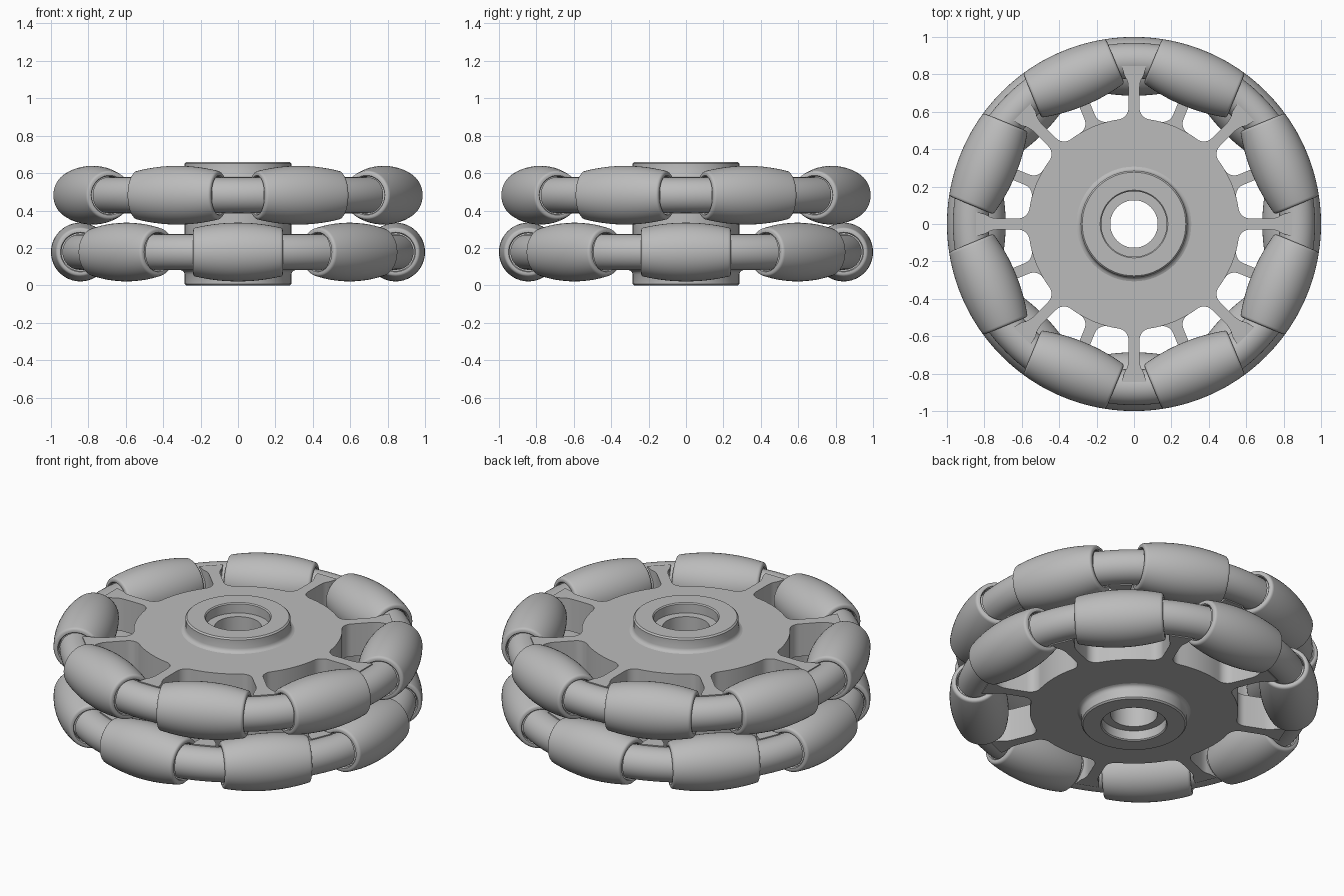
import bpy, bmesh
from math import sin, cos, pi, radians, sqrt, atan2, asin
from mathutils import Matrix, Vector

if "Cube" in bpy.data.objects:
    bpy.data.objects.remove(bpy.data.objects["Cube"], do_unlink=True)

grey = bpy.data.materials.new("light grey")
grey.use_nodes = True
grey.diffuse_color = (0.5, 0.5, 0.5, 1)
grey.node_tree.nodes["Principled BSDF"].inputs["Base Color"].default_value = (0.5, 0.5, 0.5, 1)

COUNT = 8                 # rollers per wheel
STEP = 2 * pi / COUNT
MID = 0.33                # plane between the two wheels
OFFSET = 0.152            # wheel centre above or below that plane
AXIS = 0.843              # roller axis distance from the hub
HALF = 0.24               # half length of a roller
RING = 0.873              # connector centre line


def finish(bm, name):
    bmesh.ops.remove_doubles(bm, verts=bm.verts, dist=1e-5)
    bmesh.ops.recalc_face_normals(bm, faces=bm.faces)
    mesh = bpy.data.meshes.new(name)
    bm.to_mesh(mesh)
    bm.free()
    mesh.materials.append(grey)
    obj = bpy.data.objects.new(name, mesh)
    bpy.context.collection.objects.link(obj)
    bpy.ops.object.select_all(action='DESELECT')
    obj.select_set(True)
    bpy.context.view_layer.objects.active = obj
    bpy.ops.object.shade_smooth_by_angle(angle=radians(32))
    return obj


def lathe(name, profile, steps, closed):
    """Turn (radius, z) points around the z axis."""
    bm = bmesh.new()
    verts = [bm.verts.new((r, 0, z)) for r, z in profile]
    edges = [bm.edges.new(p) for p in zip(verts, verts[1:])]
    if closed:
        edges.append(bm.edges.new((verts[-1], verts[0])))
    bmesh.ops.spin(bm, geom=verts + edges, cent=(0, 0, 0), axis=(0, 0, 1),
                   angle=2 * pi, steps=steps, use_duplicate=False)
    return finish(bm, name)


def make_roller():
    # barrel whose outer line follows the wheel rim, with hollow rounded ends
    edge = HALF - 0.015
    side = [(sqrt(1 - t * t) - AXIS, t) for t in [edge * i / 8 for i in range(9)]]
    r_end = side[-1][0]
    lip = [(r_end - 0.015 + 0.015 * cos(a), edge + 0.015 * sin(a))
           for a in [pi / 6, pi / 3, pi / 2]]
    recess = [(0.106, HALF), (0.101, HALF - 0.006), (0.101, HALF - 0.06), (0, HALF - 0.06)]
    half = side + lip + recess
    profile = [(r, -z) for r, z in reversed(half[1:])] + half
    obj = lathe("roller", profile, 48, False)
    # lay the roller along y and move it to the rim
    obj.data.transform(Matrix.Translation((AXIS, 0, 0)) @ Matrix.Rotation(pi / 2, 4, 'X'))
    return obj


def make_connector():
    # short curved tube joining neighbouring roller ends
    bm = bmesh.new()
    reach = radians(8.3)
    start = Matrix.Rotation(-reach, 4, 'Z') @ Matrix.Translation((RING, 0, 0)) \
        @ Matrix.Rotation(pi / 2, 4, 'X')
    ring = bmesh.ops.create_circle(bm, cap_ends=False, segments=40, radius=0.095, matrix=start)["verts"]
    first = list(bm.edges)
    bmesh.ops.spin(bm, geom=ring + first, cent=(0, 0, 0), axis=(0, 0, 1),
                   angle=2 * reach, steps=10, use_duplicate=False)
    bmesh.ops.holes_fill(bm, edges=[e for e in bm.edges if e.is_boundary], sides=0)
    return finish(bm, "connector")


def make_plate():
    # disc with filleted spokes, cut from a flat outline
    disc, width, fillet = 0.565, 0.03, 0.06
    cv = width + fillet
    cu = sqrt((disc + fillet) ** 2 - cv ** 2)
    a0 = atan2(cv, cu)
    half = [(0.845, 0.066), (0.795, 0.052), (0.775, 0.04), (0.755, 0.033), (0.73, width)]
    for i in range(9):
        a = -pi / 2 + (a0 - pi / 2) * i / 8
        half.append((cu + fillet * cos(a), cv + fillet * sin(a)))
    half += [(disc * cos(a), disc * sin(a))
             for a in [a0 + (STEP / 2 - a0) * i / 4 for i in range(1, 5)]]
    spoke = [(u, -v) for u, v in reversed(half[:-1])] + half
    outline = [Matrix.Rotation(k * STEP, 3, 'Z') @ Vector((u, v, -0.097))
               for k in range(COUNT) for u, v in spoke]
    bore = [Vector((0.24 * cos(a), 0.24 * sin(a), -0.097))
            for a in [2 * pi * i / 48 for i in range(48)]]
    bm = bmesh.new()
    for loop in (outline, bore):
        vs = [bm.verts.new(p) for p in loop]
        for i, v in enumerate(vs):
            bm.edges.new((vs[i - 1], v))
    bmesh.ops.triangle_fill(bm, use_beauty=True, edges=list(bm.edges), normal=(0, 0, 1))
    grown = bmesh.ops.extrude_face_region(bm, geom=list(bm.faces))["geom"]
    # extrusion leaves the lower faces in place, closing the solid
    bmesh.ops.translate(bm, vec=(0, 0, 0.194),
                        verts=[g for g in grown if isinstance(g, bmesh.types.BMVert)])
    return finish(bm, "spoked_plate")


def repeat(obj, name, z, phase):
    for k in range(COUNT):
        copy = bpy.data.objects.new(f"{name}_{k + 1}", obj.data)
        copy.location.z = z
        copy.rotation_euler.z = phase + k * STEP
        bpy.context.collection.objects.link(copy)


# hub: bored sleeve with counterbores and a small fillet onto each plate
lower = [(0.127, 0.06), (0.175, 0.06), (0.175, 0.006), (0.181, 0), (0.277, 0), (0.285, 0.008),
         (0.285, 0.058), (0.289, 0.07), (0.297, 0.078), (0.31, 0.082), (0.285, 0.1)]
lathe("hub", lower + [(r, 2 * MID - z) for r, z in reversed(lower)], 64, True)

roller, connector, plate = make_roller(), make_connector(), make_plate()

# two wheels, turned half a step from each other
for name, z, phase in (("lower", MID - OFFSET, 0), ("upper", MID + OFFSET, STEP / 2)):
    repeat(roller, name + "_roller", z, phase)
    repeat(connector, name + "_connector", z, phase + STEP / 2)
    disc = bpy.data.objects.new(name + "_spoked_plate", plate.data)
    disc.location.z = z
    disc.rotation_euler.z = phase + STEP / 2
    bpy.context.collection.objects.link(disc)

for pattern in (roller, connector, plate):
    bpy.data.objects.remove(pattern, do_unlink=True)
